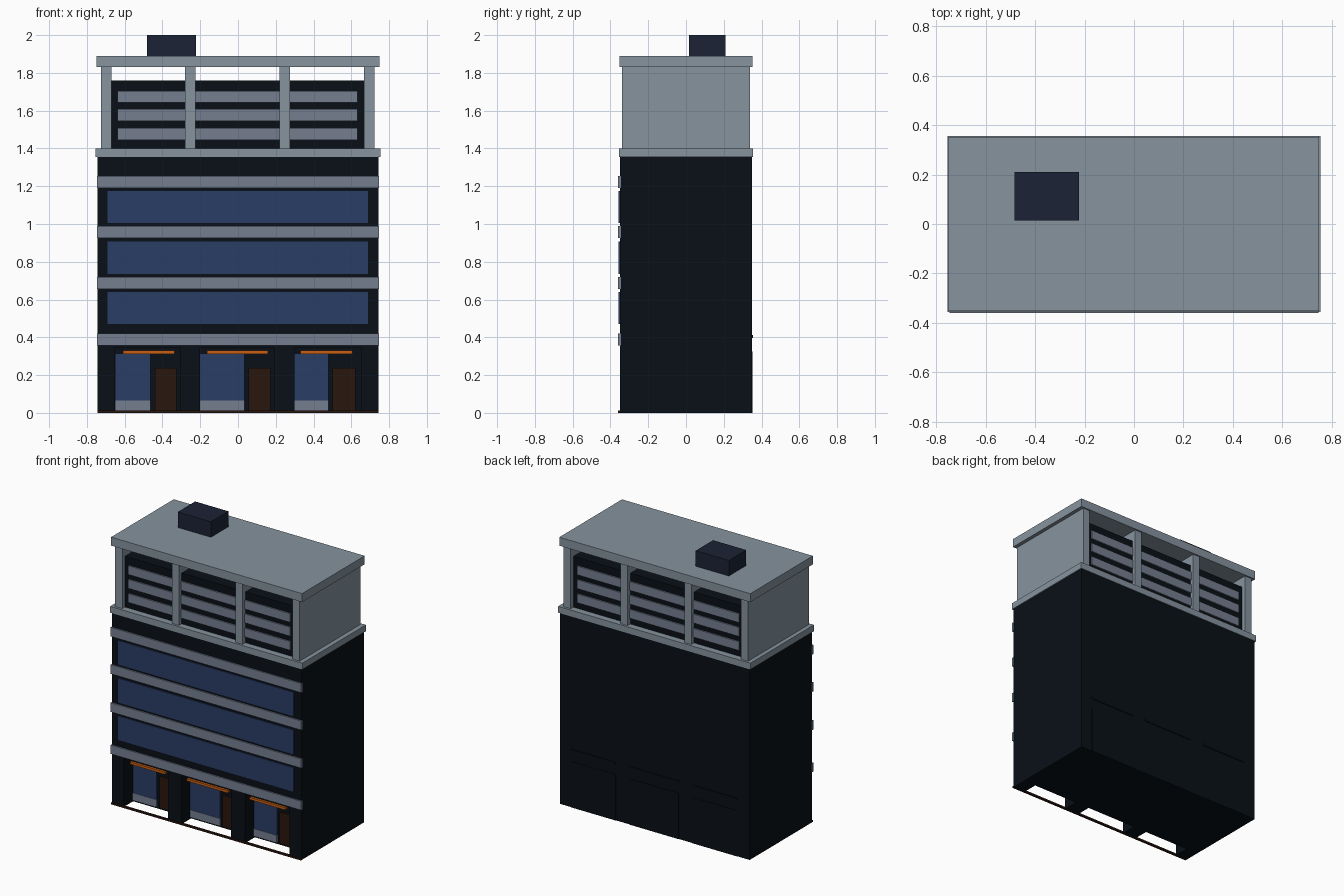
import bpy, bmesh
from mathutils import Vector

if "Cube" in bpy.data.objects:
    bpy.data.objects.remove(bpy.data.objects["Cube"])


def material(name, rgb):
    m = bpy.data.materials.new(name)
    m.diffuse_color = (*[(c / 255) ** 2.2 for c in rgb], 1)
    m.use_nodes = True
    m.node_tree.nodes["Principled BSDF"].inputs["Base Color"].default_value = m.diffuse_color
    return m


WALL = material("dark_wall", (17, 23, 29))
STONE = material("pale_stone", (133, 146, 157))
BAND = material("band_grey", (116, 126, 143))
GLASS = material("blue_glass", (46, 64, 102))
WOOD = material("brown_wood", (46, 28, 22))
ORANGE = material("orange", (200, 95, 25))
NAVY = material("navy", (33, 39, 56))


def boxes(name, mat, *extents):
    """One object made of boxes, each (x0, x1, y0, y1, z0, z1)."""
    bm = bmesh.new()
    for x0, x1, y0, y1, z0, z1 in extents:
        lo, hi = Vector((x0, y0, z0)), Vector((x1, y1, z1))
        verts = bmesh.ops.create_cube(bm, size=1)["verts"]
        for v in verts:
            v.co = (lo + hi) / 2 + v.co * (hi - lo)
    me = bpy.data.meshes.new(name)
    bm.to_mesh(me)
    bm.free()
    ob = bpy.data.objects.new(name, me)
    bpy.context.collection.objects.link(ob)
    if mat:
        me.materials.append(mat)
    return ob


# Main block with three shop bays cut into the front
bays = [(-0.655, -0.305), (-0.2, 0.19), (0.3, 0.65)]
body = boxes("main_block", WALL, (-0.745, 0.745, -0.35, 0.35, 0, 1.355))
cutter = boxes("bay_cutter", None, *[(a, b, -0.5, -0.24, -0.1, 0.345) for a, b in bays])
mod = body.modifiers.new("bays", "BOOLEAN")
mod.operation, mod.object, mod.solver = "DIFFERENCE", cutter, "EXACT"
bpy.context.view_layer.objects.active = body
bpy.ops.object.modifier_apply(modifier=mod.name)
bpy.data.objects.remove(cutter)

# Threshold strip along the front
boxes("threshold", WOOD, (-0.745, 0.745, -0.36, -0.345, 0, 0.012))

# Shop fronts: window, sill panel, door, awning strip
shops = [(-0.65, -0.463, -0.44, -0.325, -0.61, -0.335),
         (-0.2, 0.035, 0.055, 0.172, -0.165, 0.158),
         (0.3, 0.48, 0.5, 0.622, 0.33, 0.607)]
for w0, w1, d0, d1, a0, a1 in shops:
    boxes("shop_window", GLASS, (w0, w1, -0.25, -0.235, 0.065, 0.315))
    boxes("shop_sill", BAND, (w0, w1, -0.252, -0.235, 0.012, 0.065))
    boxes("shop_door", WOOD, (d0, d1, -0.25, -0.235, 0.012, 0.237))
    boxes("shop_awning", ORANGE, (a0, a1, -0.34, -0.315, 0.313, 0.33))

# Rear shutters and lintels
for a, b in bays:
    boxes("rear_shutter", WALL, (-b, -a, 0.345, 0.353, 0, 0.325))
    boxes("rear_lintel", WALL, (-b, -a, 0.345, 0.356, 0.397, 0.413))

# Front bands and ribbon windows
for z0, z1 in [(0.357, 0.42), (0.655, 0.72), (0.925, 0.99), (1.19, 1.255)]:
    boxes("front_band", BAND, (-0.747, 0.747, -0.36, -0.345, z0, z1))
for z0, z1 in [(0.47, 0.64), (0.735, 0.907), (1.005, 1.175)]:
    boxes("ribbon_window", GLASS, (-0.69, 0.687, -0.357, -0.345, z0, z1))

# Ledge, top-storey cross walls, roof slab
boxes("ledge", STONE, (-0.754, 0.754, -0.356, 0.356, 1.355, 1.4))
for x0, x1 in [(-0.725, -0.67), (-0.28, -0.225), (0.22, 0.275), (0.667, 0.722)]:
    boxes("cross_wall", STONE, (x0, x1, -0.34, 0.34, 1.4, 1.83))
boxes("roof_slab", STONE, (-0.75, 0.748, -0.351, 0.351, 1.83, 1.89))

# Recessed dark core with slats on front and back
boxes("top_core", WALL, (-0.67, 0.667, -0.31, 0.31, 1.4, 1.76))
for z0, z1 in [(1.445, 1.507), (1.545, 1.608), (1.643, 1.705)]:
    for y0, y1 in [(-0.32, -0.305), (0.305, 0.32)]:
        boxes("slat", BAND, (-0.638, 0.632, y0, y1, z0, z1))

# Rooftop plant box
boxes("roof_box", NAVY, (-0.483, -0.223, 0.015, 0.21, 1.89, 2.0))
